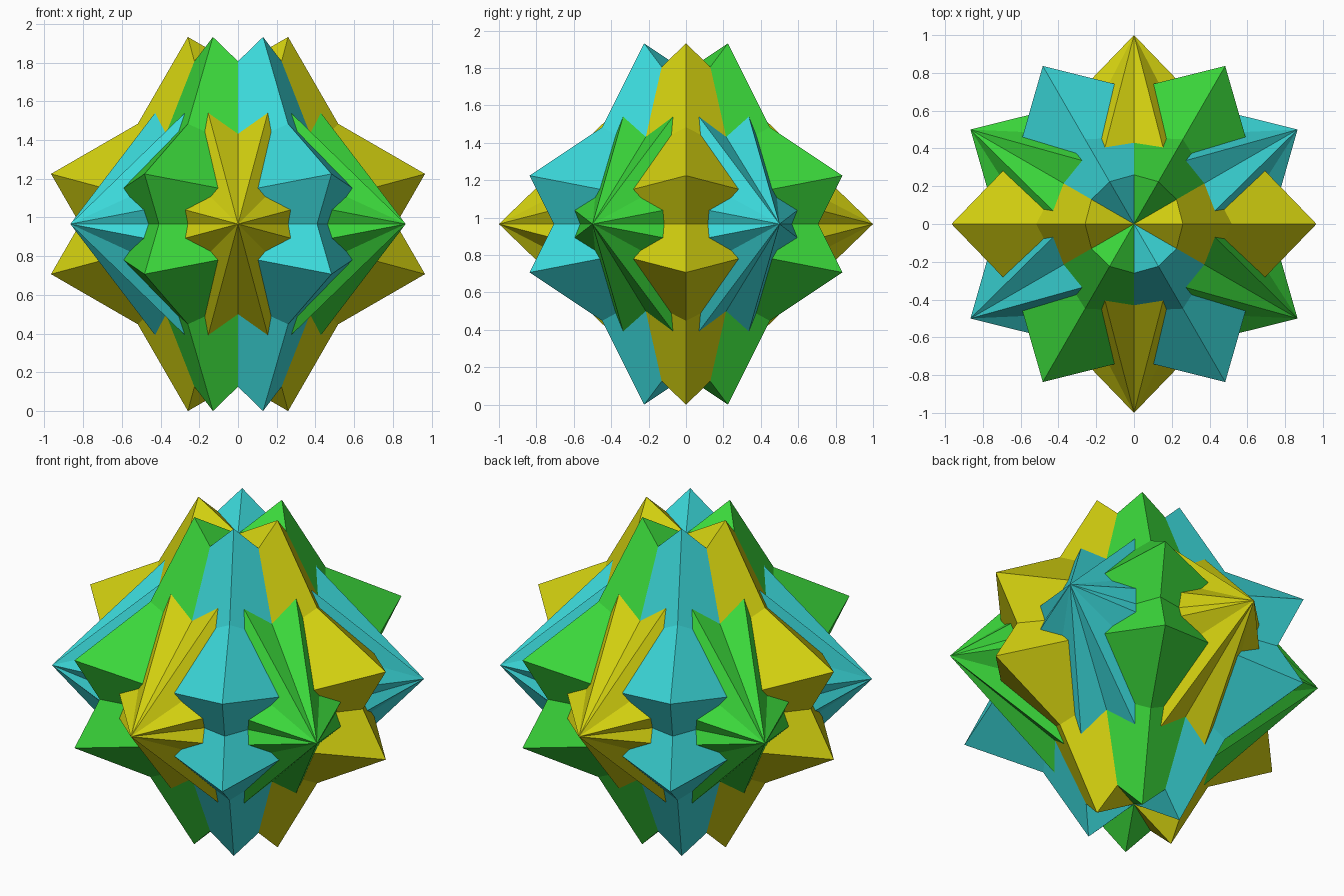
import bpy
import bmesh
import math
from mathutils import Vector

default = bpy.data.objects.get("Cube")
if default:
    bpy.data.objects.remove(default, do_unlink=True)

RADIUS = 1.0
TILT = math.radians(15)
CENTRE_Z = RADIUS * math.cos(TILT)   # lowest points rest on z = 0


def make_material(name, rgb):
    mat = bpy.data.materials.new(name)
    mat.use_nodes = True
    mat.diffuse_color = (*rgb, 1)
    mat.node_tree.nodes["Principled BSDF"].inputs["Base Color"].default_value = (*rgb, 1)
    return mat


def make_octahedron(name, mat, tilt, turn):
    """Regular octahedron tilted about its y axis, then turned about z."""
    bm = bmesh.new()
    for axis in range(3):
        for sign in (-1, 1):
            point = Vector((0, 0, 0))
            point[axis] = sign * RADIUS
            bm.verts.new(point)
    bmesh.ops.convex_hull(bm, input=bm.verts)
    bmesh.ops.recalc_face_normals(bm, faces=bm.faces)
    mesh = bpy.data.meshes.new(name)
    bm.to_mesh(mesh)
    bm.free()
    mesh.materials.append(mat)
    obj = bpy.data.objects.new(name, mesh)
    obj.location = (0, 0, CENTRE_Z)
    obj.rotation_euler = (0, tilt, turn)
    bpy.context.scene.collection.objects.link(obj)
    return obj


# Three crossed pairs of octahedra, each pair turned 60 degrees from the last
pairs = [
    ("yellow", (0.66, 0.64, 0.005)),
    ("green", (0.043, 0.68, 0.043)),
    ("cyan", (0.043, 0.68, 0.69)),
]
for i, (colour, rgb) in enumerate(pairs):
    mat = make_material(colour, rgb)
    for label, sign in (("forward", 1), ("backward", -1)):
        make_octahedron(f"{colour}_octahedron_{label}", mat,
                        sign * TILT, math.radians(60 * i))
